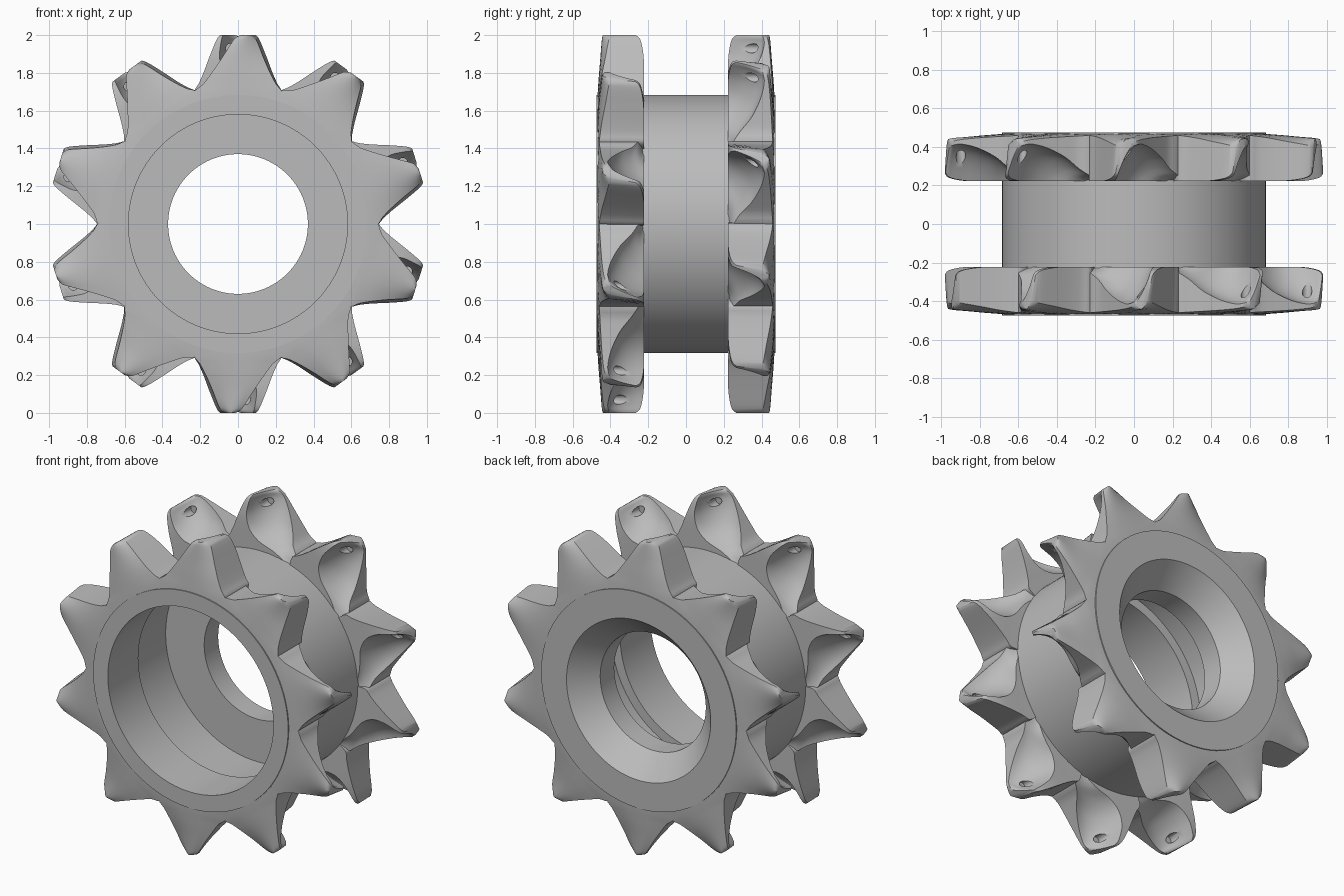
import bpy, bmesh, math
from mathutils import Matrix, Vector

if "Cube" in bpy.data.objects:
    bpy.data.objects.remove(bpy.data.objects["Cube"])

steel = bpy.data.materials.new("steel_grey")
steel.diffuse_color = (0.5, 0.5, 0.5, 1)
steel.use_nodes = True
steel.node_tree.nodes["Principled BSDF"].inputs["Base Color"].default_value = steel.diffuse_color
AXIS = Matrix.Translation((0, 0, 1))


def add_object(name, bm):
    bmesh.ops.recalc_face_normals(bm, faces=bm.faces)
    mesh = bpy.data.meshes.new(name)
    bm.to_mesh(mesh)
    bm.free()
    mesh.materials.append(steel)
    ob = bpy.data.objects.new(name, mesh)
    bpy.context.collection.objects.link(ob)
    return ob


def smooth(ob, angle):
    bpy.ops.object.select_all(action='DESELECT')
    ob.select_set(True)
    bpy.context.view_layer.objects.active = ob
    bpy.ops.object.shade_smooth_by_angle(angle=math.radians(angle))


# Hub: closed (radius, y) profile with rear countersink, through bore,
# undercut chamber and front lip
profile = [(0.683, -0.474), (0.683, 0.474), (0.505, 0.474), (0.37, 0.33), (0.37, 0.19),
           (0.64, 0.19), (0.64, -0.17), (0.58, -0.17), (0.58, -0.474)]
N = 96
bm = bmesh.new()
rings = [[bm.verts.new((r * math.cos(i * math.tau / N), y, r * math.sin(i * math.tau / N)))
          for r, y in profile] for i in range(N)]
for i in range(N):
    a, b = rings[i], rings[(i + 1) % N]
    for j in range(len(profile)):
        k = (j + 1) % len(profile)
        bm.faces.new((a[j], a[k], b[k], b[j]))
bm.transform(AXIS)
smooth(add_object("hub", bm), 30)

# Tooth sections: radius, front left t, depth, front right t, depth, inner right t, depth,
# scoop inner t, scoop left depth, scoop control t, depth
sections = [
    (0.645, -0.215, 0.005, 0.215, 0.005, 0.215, 0.250, -0.19, 0.245, -0.20, 0.245),
    (0.700, -0.232, 0.012, 0.232, 0.012, 0.232, 0.250, -0.10, 0.225, -0.15, 0.210),
    (0.740, -0.185, 0.016, 0.202, 0.018, 0.210, 0.250, 0.010, 0.185, -0.08, 0.150),
    (0.800, -0.140, 0.020, 0.170, 0.028, 0.183, 0.250, 0.075, 0.125, -0.02, 0.090),
    (0.880, -0.085, 0.026, 0.135, 0.045, 0.153, 0.248, 0.098, 0.078, 0.035, 0.070),
    (0.950, -0.040, 0.034, 0.108, 0.058, 0.125, 0.238, 0.092, 0.058, 0.050, 0.075),
    (0.985, -0.015, 0.042, 0.090, 0.066, 0.108, 0.225, 0.085, 0.062, 0.045, 0.095),
    (1.000, 0.015, 0.052, 0.068, 0.076, 0.095, 0.205, 0.080, 0.072, 0.045, 0.110)]


def catmull(p0, p1, p2, p3, u):
    return [0.5 * (2 * b + (c - a) * u + (2 * a - 5 * b + 4 * c - d) * u * u
                   + (3 * b - a - 3 * c + d) * u ** 3) for a, b, c, d in zip(p0, p1, p2, p3)]


def section_points(s):
    r, at, ad, bt, bd, ct, cd, dt, ld, kt, kd = s
    pts = []
    for i in range(7):  # gently convex front
        u = i / 6
        bulge = 4 * u * (1 - u) * 0.6 * min(ad, bd)
        pts.append((at + (bt - at) * u, ad + (bd - ad) * u - bulge))
    pts.append((ct, cd))
    for i in range(11):  # concave scoop from inner edge back to left edge
        u = i / 10
        pts.append(((1 - u) ** 2 * dt + 2 * u * (1 - u) * kt + u * u * at,
                    (1 - u) ** 2 * cd + 2 * u * (1 - u) * kd + u * u * ld))
    return [Vector((t, -0.472 + d, r)) for t, d in pts]


# One tooth, lofted outward from the hub
lofted = []
for i in range(len(sections) - 1):
    quad = [sections[min(max(i + k, 0), len(sections) - 1)] for k in (-1, 0, 1, 2)]
    lofted += [catmull(*quad, u / 3) for u in range(3)]
lofted.append(sections[-1])
bm = bmesh.new()
loops = [[bm.verts.new(p) for p in section_points(s)] for s in lofted]
for a, b in zip(loops, loops[1:]):
    for j in range(len(a)):
        k = (j + 1) % len(a)
        bm.faces.new((a[j], a[k], b[k], b[j]))
bm.faces.new(loops[0])
bm.faces.new(loops[-1])
tooth = add_object("tooth_pattern", bm)

# Small blind hole in the scoop near the tip
bm = bmesh.new()
bmesh.ops.create_cone(bm, cap_ends=True, segments=16, radius1=0.025, radius2=0.025, depth=0.2,
                      matrix=Matrix.Translation((0.04, -0.29, 0.93)) @ Matrix.Rotation(math.pi / 2, 4, 'X'))
cutter = add_object("hole_cutter", bm)
cutter.hide_render = True
cut = tooth.modifiers.new("hole", 'BOOLEAN')
cut.object = cutter
cut.operation = 'DIFFERENCE'
cut.solver = 'EXACT'
bpy.context.view_layer.update()
tooth_mesh = bpy.data.meshes.new_from_object(tooth.evaluated_get(bpy.context.evaluated_depsgraph_get()))
bpy.data.objects.remove(tooth)
bpy.data.objects.remove(cutter)

# Two rings of ten teeth, the rear one turned half round
for name, turn in (("front_teeth", 0), ("rear_teeth", math.pi)):
    bm = bmesh.new()
    for i in range(10):
        start = len(bm.verts)
        bm.from_mesh(tooth_mesh)
        bm.verts.ensure_lookup_table()
        bmesh.ops.transform(bm, verts=bm.verts[start:],
                            matrix=Matrix.Rotation(i * math.tau / 10, 4, 'Y'))
    bm.transform(AXIS @ Matrix.Rotation(turn, 4, 'Z'))
    smooth(add_object(name, bm), 35)
